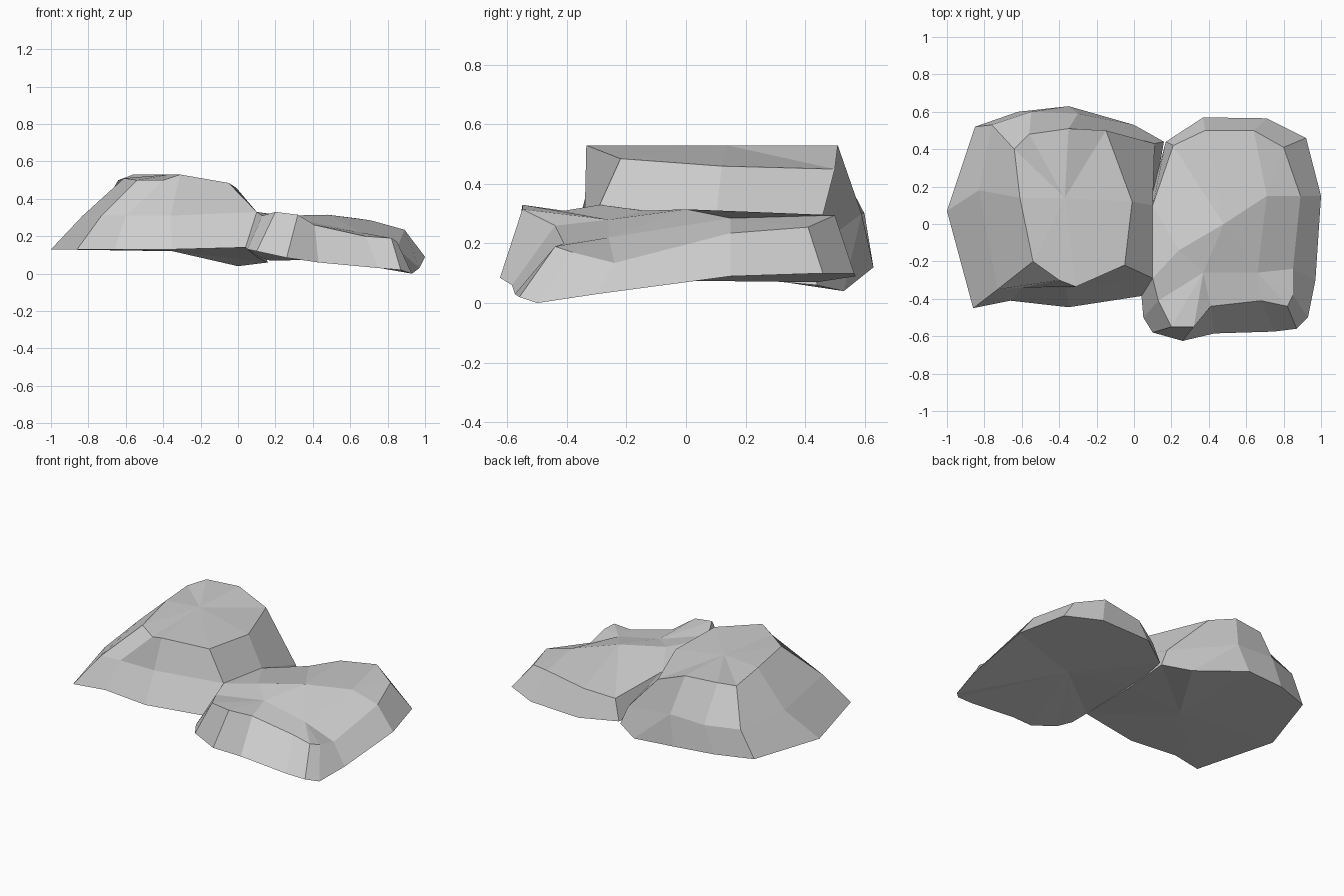
import bpy
import bmesh
from mathutils import Vector

default_cube = bpy.data.objects.get("Cube")
if default_cube:
    bpy.data.objects.remove(default_cube, do_unlink=True)


def flat_material(name, colour):
    material = bpy.data.materials.new(name)
    material.use_nodes = True
    material.diffuse_color = colour
    shader = material.node_tree.nodes["Principled BSDF"]
    shader.inputs["Base Color"].default_value = colour
    shader.inputs["Roughness"].default_value = .9
    return material


def build_rock(name, columns, summit, underside, material):
    """Loft facets up each column (foot, shoulder, crown), closed above and below."""
    mesh_builder = bmesh.new()
    known_corners = {}

    def corner(point):
        # columns may share a corner, which turns a quad into a triangle
        if point not in known_corners:
            known_corners[point] = mesh_builder.verts.new(Vector(point))
        return known_corners[point]

    def facet(points):
        corners = list(dict.fromkeys(corner(point) for point in points))
        if len(corners) > 2 and not mesh_builder.faces.get(corners):
            mesh_builder.faces.new(corners)

    following_columns = columns[1:] + columns[:1]
    for column, following in zip(columns, following_columns):
        for low, high, next_low, next_high in zip(
                column, column[1:], following, following[1:]):
            facet([low, next_low, next_high, high])
        facet([column[-1], following[-1], summit])
        facet([following[0], column[0], underside])

    bmesh.ops.recalc_face_normals(mesh_builder, faces=mesh_builder.faces[:])
    mesh = bpy.data.meshes.new(name)
    mesh_builder.to_mesh(mesh)
    mesh_builder.free()
    mesh.materials.append(material)
    rock = bpy.data.objects.new(name, mesh)
    bpy.context.collection.objects.link(rock)
    return rock


stone = flat_material("light_grey_stone", (.62, .62, .62, 1))

# tall rock, corners run anticlockwise from its outer tip
back_shoulder = (-.3, .59, .3)
back_crown = (-.35, .51, .53)
tall_columns = [
    [(-1, .07, .13), (-.83, .18, .31), (-.61, .14, .51)],
    [(-.86, -.45, .13), (-.73, -.35, .31), (-.54, -.2, .5)],
    [(-.66, -.41, .13), (-.6, -.34, .31), (-.4, -.3, .5)],
    [(-.35, -.445, .13), (-.36, -.34, .31), (-.31, -.335, .53)],
    [(.04, -.385, .14), (.1, -.29, .33), (-.05, -.22, .485)],
    [(.1, .1, .09), (.1, .1, .28), (-.01, .12, .46)],
    [(.16, .44, .06), (.11, .43, .18), (-.15, .5, .45)],
    [(0, .53, .04), back_shoulder, back_crown],
    [(-.35, .63, .12), back_shoulder, back_crown],
    [(-.62, .6, .13), (-.55, .6, .3), (-.56, .48, .53)],
    [(-.85, .52, .13), (-.76, .53, .3), (-.64, .4, .5)],
]
build_rock("tall_rock", tall_columns, (-.37, .14, .53), (-.35, 0, .12), stone)

# low rock, with a raised nose, a sloping outer end and a dip beside the tall rock
inner_crown = (.24, -.14, .31)
nose_crown = (.37, -.26, .28)
outer_crown = (.66, -.26, .22)
back_crown = (.71, .15, .285)
low_summit = (.48, 0, .315)
low_columns = [
    [(.04, -.385, .14), (.1, -.29, .33), inner_crown],
    [(.05, -.5, .13), (.13, -.41, .31), nose_crown],
    [(.1, -.58, .12), (.2, -.55, .33), nose_crown],
    [(.26, -.625, .085), (.32, -.55, .315), nose_crown],
    [(.43, -.585, .06), (.41, -.44, .26), nose_crown],
    [(.75, -.575, .03), (.68, -.41, .2), outer_crown],
    [(.87, -.56, .02), (.82, -.44, .19), outer_crown],
    [(.93, -.5, 0), (.85, -.38, .17), outer_crown],
    [(.97, -.3, .03), (.85, -.24, .135), outer_crown],
    [(1, .15, .09), (.89, .15, .235), back_crown],
    [(.92, .46, .1), (.8, .41, .255), back_crown],
    [(.71, .565, .1), (.64, .5, .295), back_crown],
    [(.37, .57, .09), (.38, .5, .25), low_summit],
    [(.17, .44, .07), (.21, .42, .2), low_summit],
    [(.08, .1, .1), (.1, .1, .28), inner_crown],
]
build_rock("low_rock", low_columns, low_summit, (.5, 0, .075), stone)
